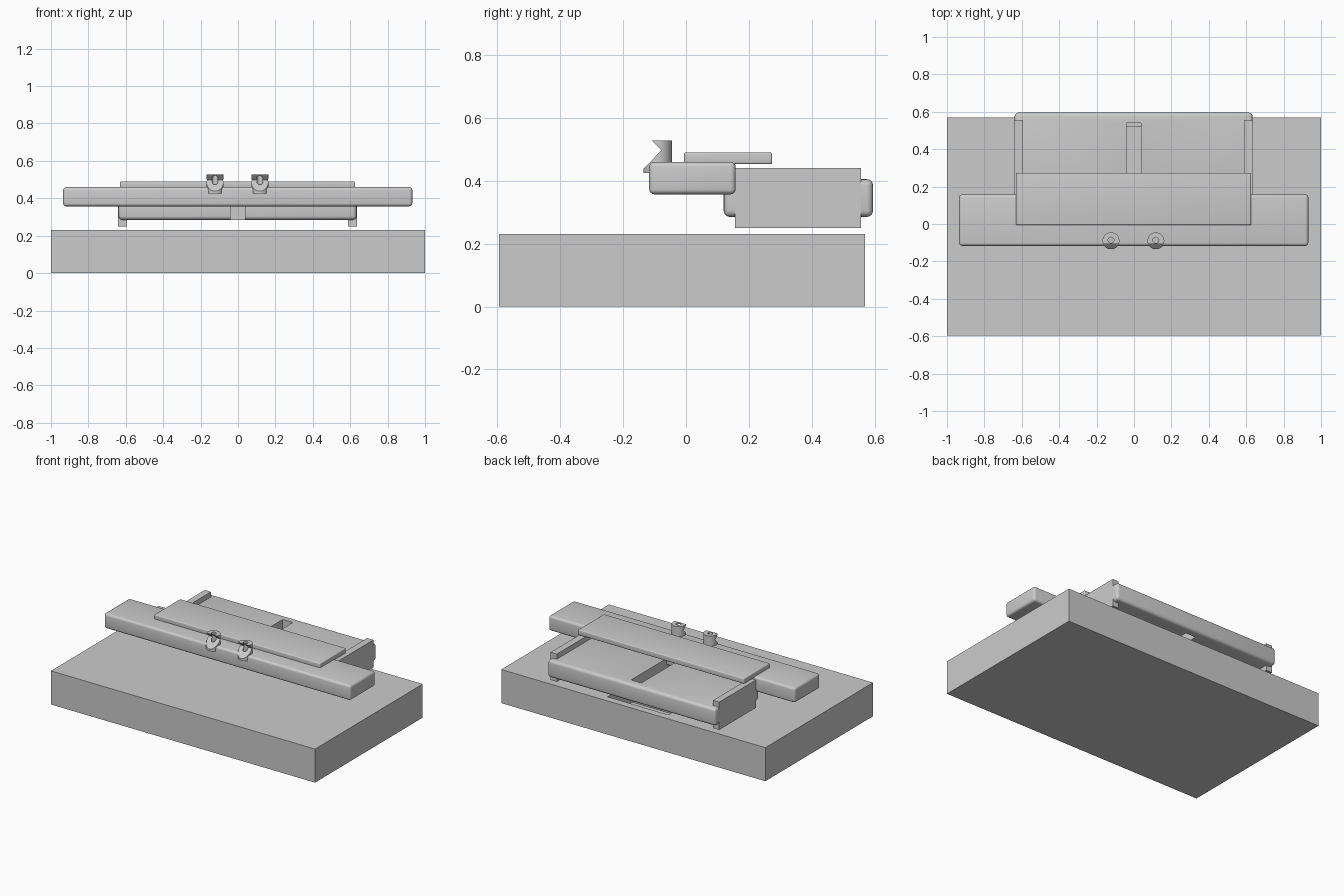
import bpy
import bmesh
from math import radians
from mathutils import Matrix, Vector

cube = bpy.data.objects.get("Cube")
if cube:
    bpy.data.objects.remove(cube)

grey = bpy.data.materials.new("plain_grey")
grey.use_nodes = True
grey.diffuse_color = (0.6, 0.6, 0.6, 1)
grey.node_tree.nodes["Principled BSDF"].inputs["Base Color"].default_value = grey.diffuse_color


def finish(name, bm):
    mesh = bpy.data.meshes.new(name)
    bmesh.ops.recalc_face_normals(bm, faces=bm.faces)
    bm.to_mesh(mesh)
    bm.free()
    mesh.materials.append(grey)
    ob = bpy.data.objects.new(name, mesh)
    bpy.context.collection.objects.link(ob)
    return ob


def box(name, x, y, z, bevel=0):
    """Block from (low, high) ranges, with optional rounded edges."""
    bm = bmesh.new()
    size = [hi - lo for lo, hi in (x, y, z)]
    centre = Vector([(lo + hi) / 2 for lo, hi in (x, y, z)])
    bmesh.ops.create_cube(bm, size=1, matrix=Matrix.Translation(centre) @ Matrix.Diagonal((*size, 1)))
    if bevel:
        bmesh.ops.bevel(bm, geom=bm.edges[:], offset=bevel, segments=4, profile=0.5, affect='EDGES')
    return finish(name, bm)


def cylinder(name, x, y, z, radius, sides):
    bm = bmesh.new()
    place = Matrix.Translation((x, y, sum(z) / 2))
    bmesh.ops.create_cone(bm, cap_ends=True, segments=sides, radius1=radius, radius2=radius,
                          depth=z[1] - z[0], matrix=place)
    return finish(name, bm)


def prism(name, profile, x):
    """Side profile of (y, z) points drawn out along x."""
    bm = bmesh.new()
    face = bm.faces.new([bm.verts.new((x[0], y, z)) for y, z in profile])
    out = bmesh.ops.extrude_face_region(bm, geom=[face])
    moved = [v for v in out["geom"] if isinstance(v, bmesh.types.BMVert)]
    bmesh.ops.translate(bm, vec=(x[1] - x[0], 0, 0), verts=moved)
    return finish(name, bm)


def cut(ob, cutter):
    mod = ob.modifiers.new("cut", 'BOOLEAN')
    mod.operation = 'DIFFERENCE'
    mod.solver = 'EXACT'
    mod.object = cutter
    cutter.hide_render = True
    select(ob)
    bpy.ops.object.modifier_apply(modifier=mod.name)
    bpy.data.objects.remove(cutter)


def select(ob):
    bpy.ops.object.select_all(action='DESELECT')
    ob.select_set(True)
    bpy.context.view_layer.objects.active = ob


def smooth(ob):
    select(ob)
    bpy.ops.object.shade_smooth_by_angle(angle=radians(35))


# Base slab with a pocket under the sliding block
base = box("base", (-1, 1), (-0.595, 0.57), (0, 0.23))
cut(base, box("pocket_cutter", (-0.23, 0.23), (0.25, 0.52), (0.09, 0.3)))

# Sliding block with a slot open to the front
block = box("sliding_block", (-0.638, 0.634), (0.12, 0.595), (0.285, 0.405), 0.02)
cut(block, box("slot_cutter", (-0.04, 0.037), (0, 0.54), (0.2, 0.5)))
smooth(block)

# Flat rails at both ends of the block
for side, x in (("right", (-0.641, -0.594)), ("left", (0.589, 0.636))):
    box(side + "_rail", x, (0.156, 0.556), (0.25, 0.44))

# Cross bar and the plate on top of it
smooth(box("cross_bar", (-0.935, 0.932), (-0.117, 0.158), (0.357, 0.46), 0.016))
smooth(box("top_plate", (-0.631, 0.626), (-0.006, 0.274), (0.453, 0.49), 0.006))

# Two notched posts with a hole down the middle
for side, x in (("right", -0.123), ("left", 0.117)):
    post = cylinder(side + "_post", x, -0.09, (0.425, 0.528), 0.045, 40)
    notch = [(-0.11, 0.53), (-0.078, 0.497), (-0.136, 0.437), (-0.2, 0.437), (-0.2, 0.53)]
    cut(post, prism("notch_cutter", notch, (x - 0.1, x + 0.1)))
    cut(post, cylinder("hole_cutter", x, -0.086, (0.4, 0.6), 0.016, 12))
    smooth(post)
